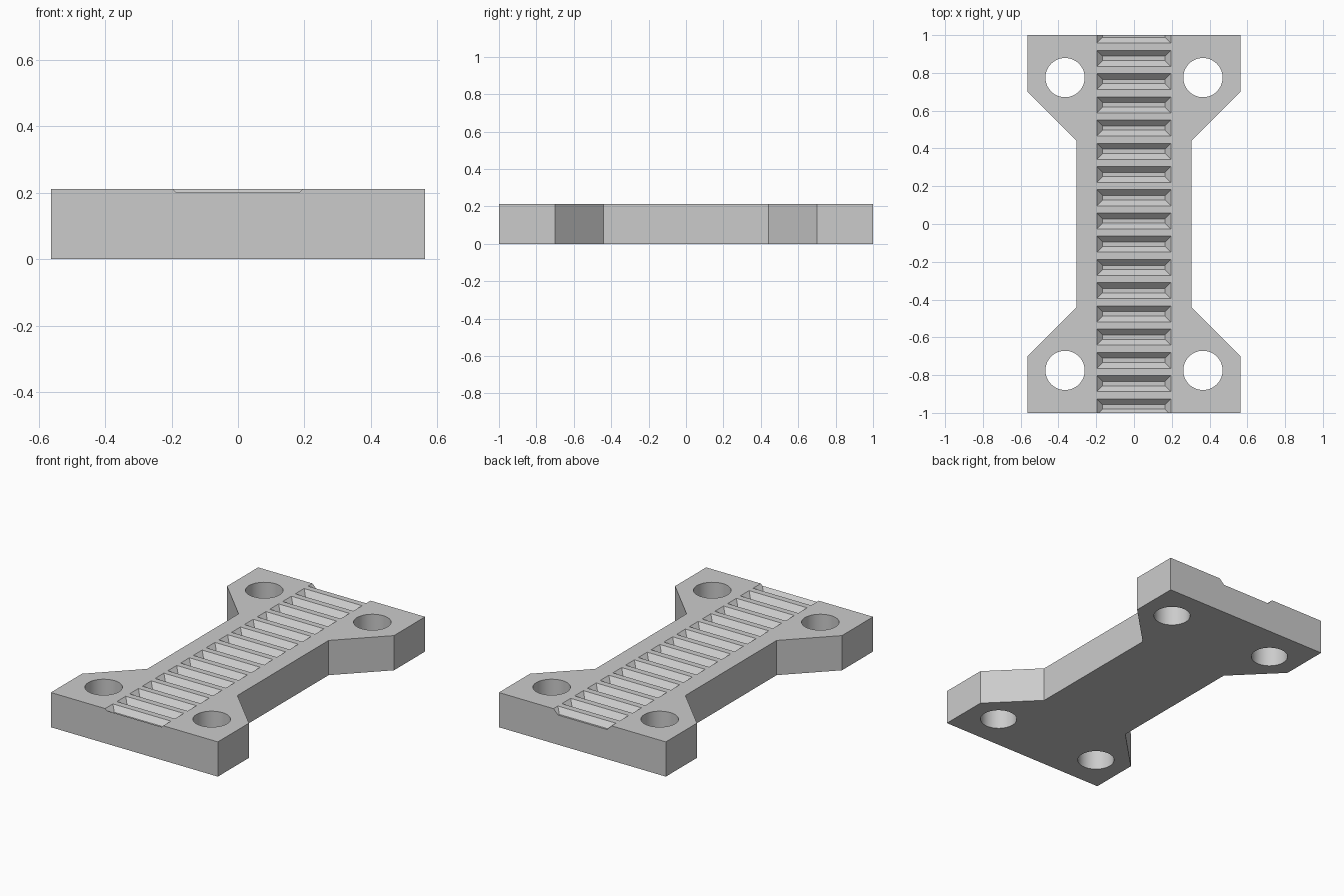
import bpy
import bmesh
from math import radians
from mathutils import Matrix, Vector

cube = bpy.data.objects.get("Cube")
if cube:
    bpy.data.objects.remove(cube, do_unlink=True)

HEIGHT = 0.212
PITCH = 0.123
DEPTH = 0.031

grey = bpy.data.materials.new("light grey")
grey.use_nodes = True
colour = (0.6, 0.6, 0.6, 1)
grey.diffuse_color = colour
grey.node_tree.nodes["Principled BSDF"].inputs["Base Color"].default_value = colour


def make_object(name, bm):
    bmesh.ops.recalc_face_normals(bm, faces=bm.faces)
    mesh = bpy.data.meshes.new(name)
    bm.to_mesh(mesh)
    bm.free()
    mesh.materials.append(grey)
    obj = bpy.data.objects.new(name, mesh)
    bpy.context.collection.objects.link(obj)
    return obj


# Plate: quarter outline mirrored into a waisted shape, then extruded
quarter = [(0.564, 1.0), (0.564, 0.70), (0.304, 0.44)]
right = quarter + [(x, -y) for x, y in reversed(quarter)]
outline = right + [(-x, y) for x, y in reversed(right)]
bm = bmesh.new()
base = bm.faces.new([bm.verts.new((x, y, 0)) for x, y in outline])
top = bmesh.ops.extrude_face_region(bm, geom=[base])["geom"]
bmesh.ops.translate(bm, vec=(0, 0, HEIGHT),
                    verts=[v for v in top if isinstance(v, bmesh.types.BMVert)])
plate = make_object("toothed_clamp_plate", bm)

# Cutters: four bolt holes
bm = bmesh.new()
for x in (-0.365, 0.365):
    for y in (-0.775, 0.775):
        bmesh.ops.create_cone(bm, cap_ends=True, segments=48, radius1=0.104,
                              radius2=0.104, depth=1,
                              matrix=Matrix.Translation((x, y, 0)))

# Cutters: row of belt-tooth pockets with sloping walls on all sides
half_x, half_y, over = 0.196, 0.0425, 0.01
for k in range(17):
    y = 1.0 - PITCH * k
    rings = []
    for z, grow in ((-DEPTH, -DEPTH), (over, over)):
        rings.append([bm.verts.new(Vector((sx * (half_x + grow) - 0.001,
                                           y + sy * (half_y + grow), HEIGHT + z)))
                      for sx, sy in ((-1, -1), (1, -1), (1, 1), (-1, 1))])
    low, high = rings
    bm.faces.new(low)
    bm.faces.new(high)
    for i in range(4):
        j = (i + 1) % 4
        bm.faces.new((low[i], low[j], high[j], high[i]))
cutter = make_object("hole_and_tooth_cutter", bm)
cutter.hide_render = True

# Cut the plate and drop the cutter
cut = plate.modifiers.new("cut", "BOOLEAN")
cut.operation = "DIFFERENCE"
cut.solver = "EXACT"
cut.object = cutter
bpy.ops.object.select_all(action="DESELECT")
bpy.context.view_layer.objects.active = plate
plate.select_set(True)
bpy.ops.object.modifier_apply(modifier="cut")
bpy.data.objects.remove(cutter, do_unlink=True)
bpy.ops.object.shade_smooth_by_angle(angle=radians(25))
